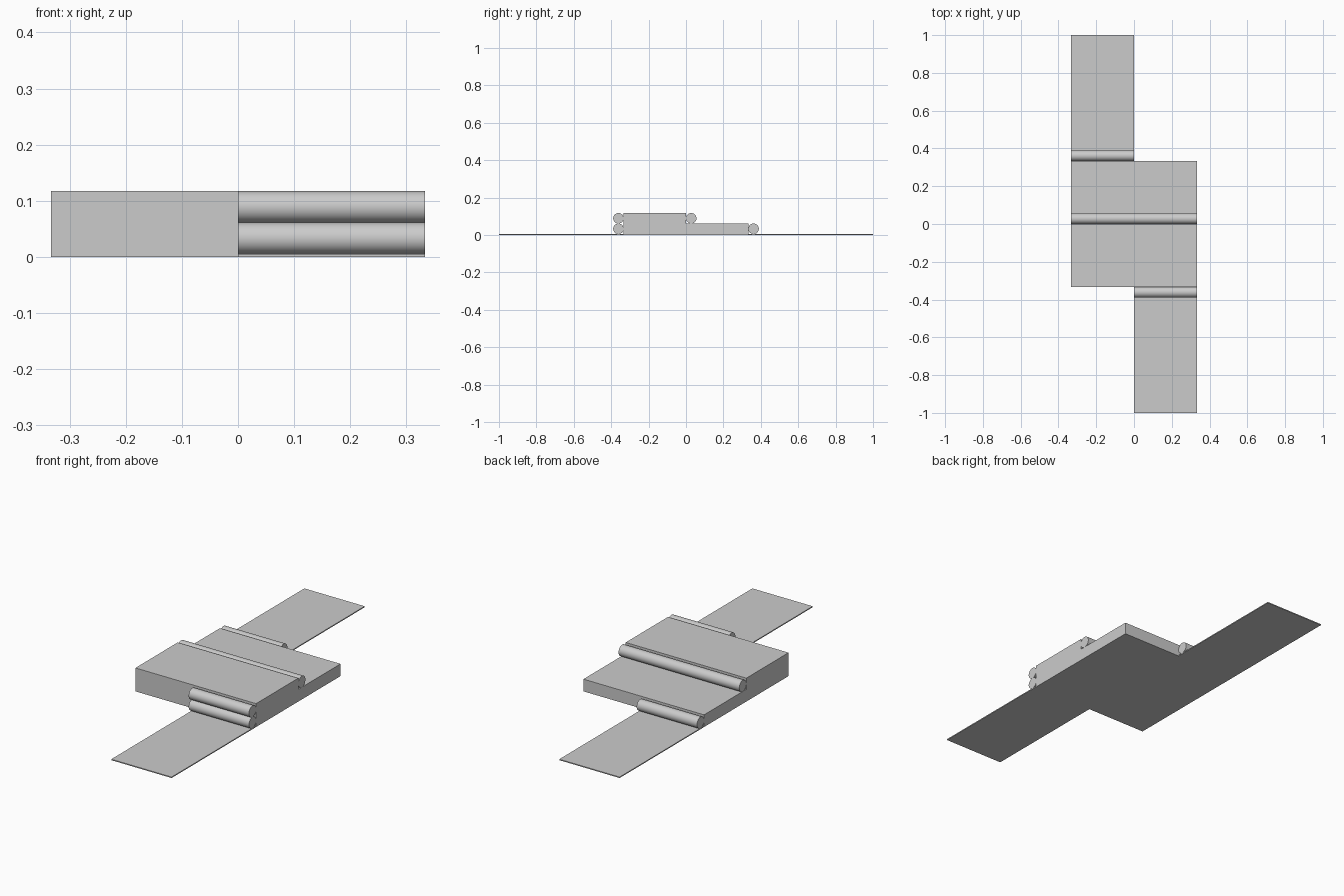
import bpy
import math

default = bpy.data.objects.get("Cube")
if default:
    bpy.data.objects.remove(default, do_unlink=True)

grey = bpy.data.materials.new("plain grey")
grey.use_nodes = True
colour = (0.6, 0.6, 0.6, 1)
grey.diffuse_color = colour
grey.node_tree.nodes["Principled BSDF"].inputs["Base Color"].default_value = colour

HALF = 1 / 3      # half width of the body
PLATE = 0.005     # thickness of the thin strips
R = 0.028         # roller radius
STEP = PLATE + 2 * R
TOP = PLATE + 4 * R


def finish(name):
    obj = bpy.context.object
    obj.name = name
    obj.data.materials.append(grey)
    return obj


def box(name, x, y, z):
    """Box spanning the three given ranges."""
    spans = (x, y, z)
    bpy.ops.mesh.primitive_cube_add(size=1, location=[(a + b) / 2 for a, b in spans])
    obj = finish(name)
    obj.scale = [b - a for a, b in spans]
    bpy.ops.object.transform_apply(location=False, rotation=False, scale=True)


def roller(name, x, y, z):
    """Cylinder lying along x."""
    bpy.ops.mesh.primitive_cylinder_add(
        vertices=64, radius=R, depth=x[1] - x[0],
        location=((x[0] + x[1]) / 2, y, z), rotation=(0, math.pi / 2, 0))
    finish(name)
    bpy.ops.object.shade_smooth_by_angle(angle=math.radians(30))


left, right, full = (0, HALF), (-HALF, 0), (-HALF, HALF)

# Stepped body
box("tall_block", full, (-HALF, 0), (0, TOP))
box("low_block", full, (0, HALF), (0, STEP))

# Thin strips on opposite sides
box("front_strip", left, (-1, -HALF), (0, PLATE))
box("back_strip", right, (HALF, 1), (0, PLATE))

# Rollers resting against each step
roller("front_lower_roller", left, -HALF - R, PLATE + R)
roller("front_upper_roller", left, -HALF - R, STEP + R)
roller("middle_roller", full, R, STEP + R)
roller("back_roller", right, HALF + R, PLATE + R)
